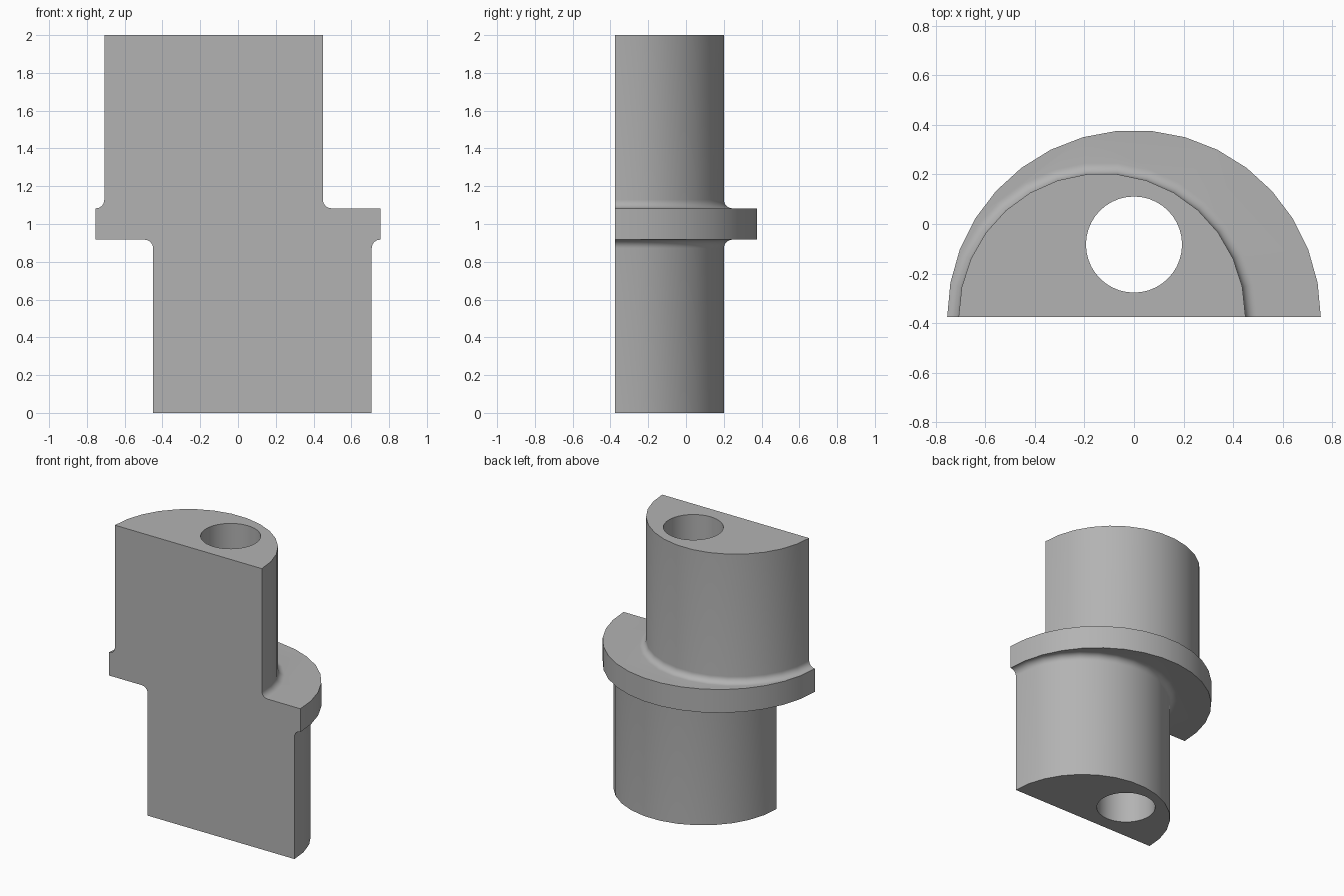
import bpy, bmesh, math
from mathutils import Matrix, Vector

cube = bpy.data.objects.get("Cube")
if cube:
    bpy.data.objects.remove(cube, do_unlink=True)

FLAT_Y = -0.375      # plane of the flat front
OFFSET = 0.129       # sideways shift of each half cylinder
RADIUS = 0.579
FILLET = 0.045
FLANGE_RADIUS = 0.754
FLANGE_HALF = 0.083

grey = bpy.data.materials.new("plain grey")
grey.use_nodes = True
grey.diffuse_color = (0.45, 0.45, 0.45, 1)
grey.node_tree.nodes["Principled BSDF"].inputs["Base Color"].default_value = (0.45, 0.45, 0.45, 1)


def add_object(name, bm):
    mesh = bpy.data.meshes.new(name)
    bm.to_mesh(mesh)
    bm.free()
    mesh.materials.append(grey)
    obj = bpy.data.objects.new(name, mesh)
    bpy.context.collection.objects.link(obj)
    return obj


def half_turned(name, profile, x, steps):
    """Turn an (r, z) profile through half a circle and close its flat front."""
    bm = bmesh.new()
    verts = [bm.verts.new((r, 0, z)) for r, z in profile]
    edges = [bm.edges.new(pair) for pair in zip(verts, verts[1:])]
    bmesh.ops.spin(bm, geom=verts + edges, cent=(0, 0, 0), axis=(0, 0, 1),
                   angle=math.pi, steps=steps)
    bmesh.ops.remove_doubles(bm, verts=bm.verts[:], dist=1e-5)
    bmesh.ops.holes_fill(bm, edges=[e for e in bm.edges if e.is_boundary])
    bmesh.ops.dissolve_limit(bm, angle_limit=0.01, verts=bm.verts[:], edges=bm.edges[:])
    bmesh.ops.recalc_face_normals(bm, faces=bm.faces[:])
    bmesh.ops.translate(bm, verts=bm.verts[:], vec=(x, FLAT_Y, 0))
    return add_object(name, bm)


def boss(name, side):
    """Half cylinder with a fillet at the flange; side is 1 for up, -1 for down."""
    arc = [(RADIUS + FILLET * (1 - math.cos(a)), FLANGE_HALF + FILLET * (1 - math.sin(a)))
           for a in (math.pi / 2 * i / 8 for i in range(9))]
    # walk from the free end, round the fillet, to inside the flange
    arc = [(r, z) for r, z in reversed(arc)] if arc[0][1] < arc[-1][1] else arc
    points = [(0, 1), (RADIUS, 1)]
    points += sorted(arc, key=lambda p: -p[1])
    points += [(RADIUS + FILLET, -0.03), (0, -0.03)]
    return half_turned(name, [(r, 1 + side * z) for r, z in points], -side * OFFSET, 15)


def combine(target, other, operation):
    mod = target.modifiers.new("combine", 'BOOLEAN')
    mod.operation = operation
    mod.solver = 'EXACT'
    mod.object = other
    bpy.context.view_layer.objects.active = target
    bpy.ops.object.modifier_apply(modifier=mod.name)
    bpy.data.objects.remove(other, do_unlink=True)


# Flange
body = half_turned("flanged_body", [(0, 1 + FLANGE_HALF), (FLANGE_RADIUS, 1 + FLANGE_HALF),
                                    (FLANGE_RADIUS, 1 - FLANGE_HALF), (0, 1 - FLANGE_HALF)], 0, 17)

# Upper and lower half cylinders, shifted to opposite sides
combine(body, boss("upper_boss", 1), 'UNION')
combine(body, boss("lower_boss", -1), 'UNION')

# Through hole
bm = bmesh.new()
bmesh.ops.create_cone(bm, cap_ends=True, segments=40, radius1=0.194, radius2=0.194, depth=2.4,
                      matrix=Matrix.Translation(Vector((0, -0.083, 1))))
cutter = add_object("hole_cutter", bm)
cutter.hide_render = True
combine(body, cutter, 'DIFFERENCE')

# Smooth round walls, crisp edges
bpy.ops.object.select_all(action='DESELECT')
body.select_set(True)
bpy.context.view_layer.objects.active = body
bpy.ops.object.shade_smooth_by_angle(angle=math.radians(30))
